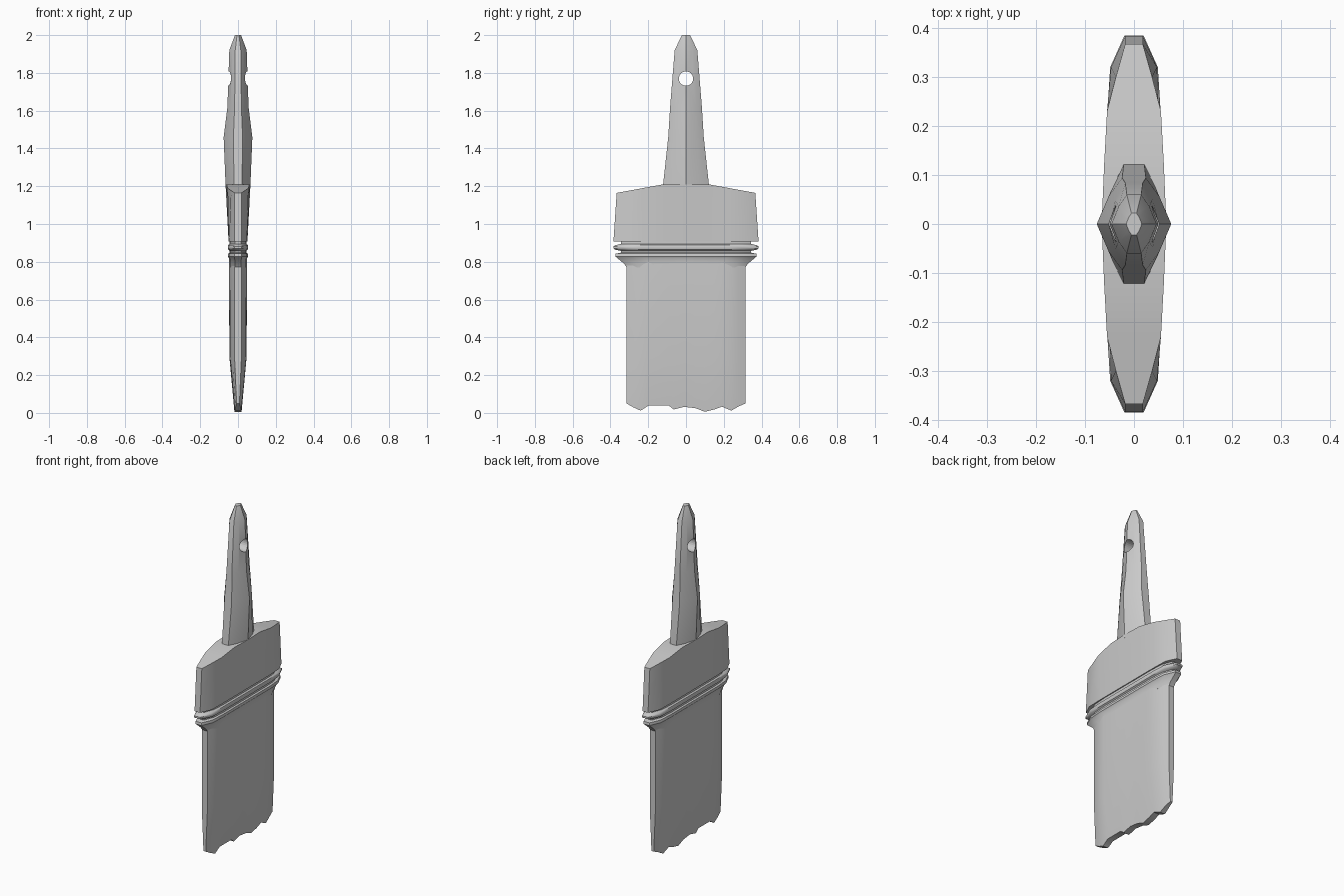
import bpy, bmesh, math

if "Cube" in bpy.data.objects:
    bpy.data.objects.remove(bpy.data.objects["Cube"])


def loft(name, rings, angle=32):
    """Skin closed rings of equal length and cap both ends."""
    bm = bmesh.new()
    loops = [[bm.verts.new(p) for p in r] for r in rings]
    n = len(rings[0])
    for a, b in zip(loops, loops[1:]):
        for i in range(n):
            j = (i + 1) % n
            bm.faces.new((a[i], a[j], b[j], b[i]))
    for lp in (loops[0], loops[-1]):
        for i in range(n // 2 - 1):  # strip cap across the thickness
            bm.faces.new((lp[i], lp[i + 1], lp[n - 2 - i], lp[n - 1 - i]))
    bmesh.ops.recalc_face_normals(bm, faces=bm.faces)
    me = bpy.data.meshes.new(name)
    bm.to_mesh(me)
    bm.free()
    ob = bpy.data.objects.new(name, me)
    bpy.context.collection.objects.link(ob)
    bpy.ops.object.select_all(action='DESELECT')
    bpy.context.view_layer.objects.active = ob
    ob.select_set(True)
    bpy.ops.object.shade_smooth_by_angle(angle=math.radians(angle))
    return ob


def ring(half, zf):
    """Closed section from (x, y) points of one quarter, y rising from 0."""
    side = [(x, -y) for x, y in reversed(half[1:])] + list(half)
    pts = side + [(-x, y) for x, y in reversed(side)]
    return [(x, y, zf(y)) for x, y in pts]


def flat(z):
    return lambda y: z


# Handle: faceted oval section, (z, half thickness, half width)
handle_rows = [(1.19, .066, .122), (1.21, .066, .121), (1.46, .076, .094),
               (1.62, .056, .084), (1.92, .046, .060), (2.0, .016, .022)]
handle = loft("handle", [ring([(x, 0), (x * .68, w * .6), (x * .32, w)], flat(z))
                         for z, x, w in handle_rows])

# Hanging hole through the handle
bpy.ops.mesh.primitive_cylinder_add(vertices=24, radius=.038, depth=.5,
                                    location=(0, 0, 1.77), rotation=(0, math.pi / 2, 0))
cutter = bpy.context.object
cutter.name = "hole_cutter"
mod = handle.modifiers.new("hanging_hole", 'BOOLEAN')
mod.object = cutter
mod.operation = 'DIFFERENCE'
mod.solver = 'EXACT'
bpy.context.view_layer.objects.active = handle
handle.select_set(True)
bpy.ops.object.modifier_move_to_index(modifier=mod.name, index=0)
bpy.ops.object.modifier_apply(modifier=mod.name)
bpy.data.objects.remove(cutter)


# Shoulder block with a gently pitched top
def pitched(y):
    return 1.21 - max(0, abs(y) - .12) * .045 / .245


top = [(.066, 0), (.061, .12), (.055, .23), (.037, .30), (.018, .367)]
low = [(.05, 0), (.05, .12), (.05, .23), (.047, .32), (.018, .384)]
loft("shoulder", [ring(low, flat(.908)), ring(top, pitched)])


# Ferrule: grooved band flaring down to the bristles
def band(x, w):
    return [(x, 0), (x, w - .15), (x * .9, w - .065), (x * .36, w)]


ferrule_rows = [(.909, .044, .345), (.894, .044, .345), (.888, .052, .374),
                (.881, .054, .385), (.871, .054, .385), (.864, .052, .374),
                (.858, .044, .345), (.848, .044, .345), (.843, .052, .372),
                (.828, .054, .374), (.818, .048, .362), (.790, .047, .328),
                (.770, .046, .314)]
loft("ferrule", [ring(band(x, w), flat(z)) for z, x, w in ferrule_rows])

# Bristles: flat bundle with a ragged, tapered tip
tip = [(-.315, .05), (-.28, .03), (-.24, .012), (-.20, .038), (-.09, .038),
       (-.065, .018), (-.01, .032), (.05, .025), (.10, .006), (.15, .018),
       (.19, .033), (.24, .012), (.28, .035), (.315, .05)]


def bristle_ring(z, t):
    side = []
    for y, zt in tip:
        edge = max(0, (abs(y) - .19) / .125)
        side.append((t * (1 - .6 * edge ** 2), y, zt if z is None else z))
    return side + [(-x, y, zz) for x, y, zz in reversed(side)]


loft("bristles", [bristle_ring(None, .019), bristle_ring(.30, .046),
                  bristle_ring(.80, .047)], 40)
